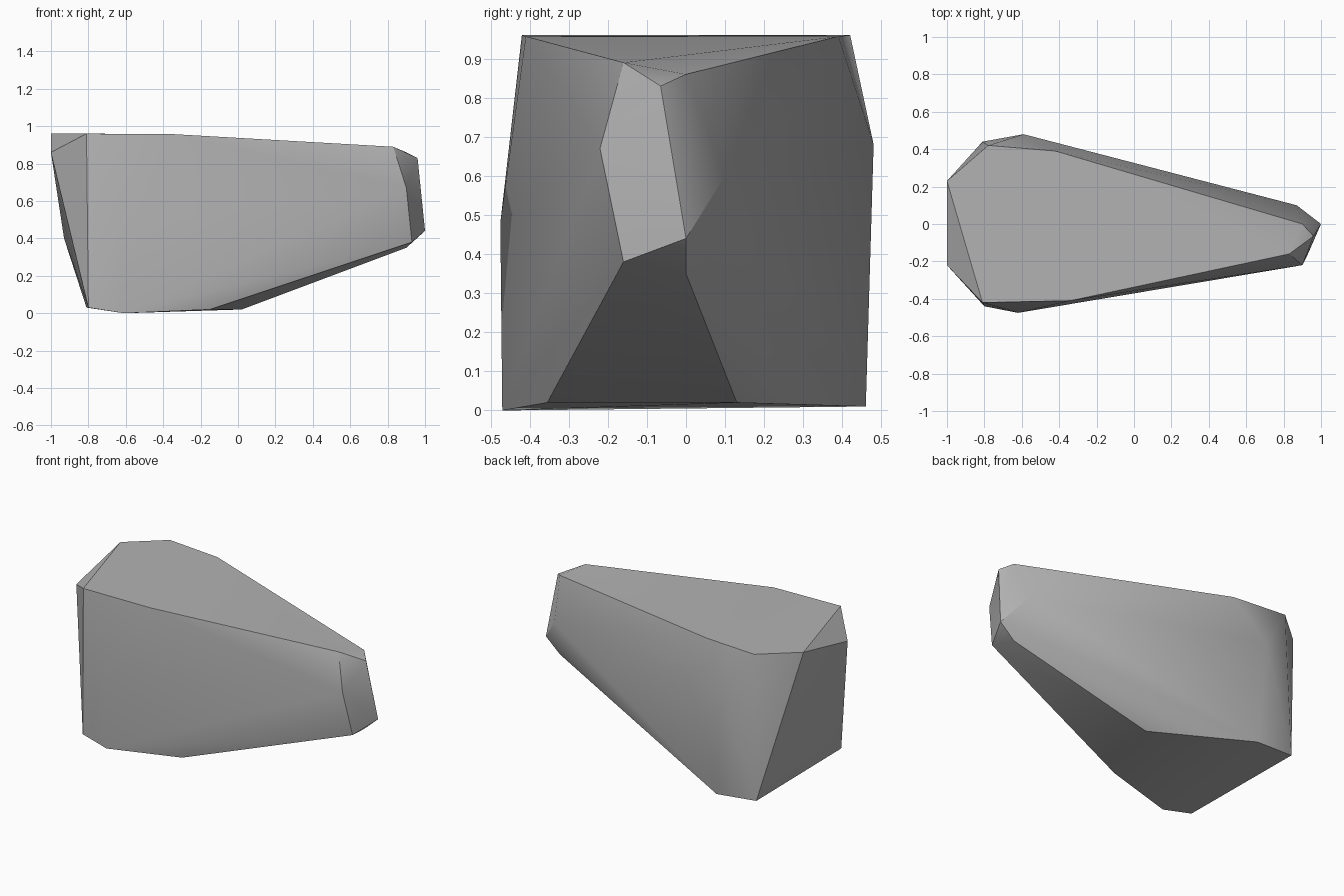
import bpy
import bmesh
import math

default_cube = bpy.data.objects.get("Cube")
if default_cube:
    bpy.data.objects.remove(default_cube, do_unlink=True)


def make_material(name, colour):
    material = bpy.data.materials.new(name)
    material.use_nodes = True
    material.diffuse_color = colour
    for node in material.node_tree.nodes:
        if node.type == "BSDF_PRINCIPLED":
            node.inputs["Base Color"].default_value = colour
            node.inputs["Roughness"].default_value = 0.9
    return material


def make_hull(name, corners, material, sharp_angle):
    """Wrap a convex, faceted solid around the given corners."""
    mesh = bpy.data.meshes.new(name)
    bm = bmesh.new()
    for corner in corners:
        bm.verts.new(corner)
    hull = bmesh.ops.convex_hull(bm, input=list(bm.verts))
    loose = {v for v in hull["geom_interior"] + hull["geom_unused"]
             if isinstance(v, bmesh.types.BMVert)}
    bmesh.ops.delete(bm, geom=list(loose), context="VERTS")
    bmesh.ops.recalc_face_normals(bm, faces=list(bm.faces))
    bm.to_mesh(mesh)
    bm.free()
    mesh.materials.append(material)
    rock = bpy.data.objects.new(name, mesh)
    bpy.context.collection.objects.link(rock)
    bpy.ops.object.select_all(action="DESELECT")
    rock.select_set(True)
    bpy.context.view_layer.objects.active = rock
    bpy.ops.object.shade_smooth_by_angle(angle=math.radians(sharp_angle))
    return rock


# Flat top, falling gently to the narrow end
top_rim = [
    (-1, .23, .96), (-.81, -.42, .96), (-.34, -.41, .957), (.83, -.16, .89),
    (.96, -.065, .83), (.9, 0, .86), (-.42, .39, .957), (-.78, .42, .96),
]
# Broad end and the bulging sides
flanks = [
    (-1, -.22, .86), (-.93, .2, .4), (-.62, -.475, .48), (-.59, .48, .68),
]
# Narrow blunt nose
nose = [
    (.9, -.22, .67), (.93, -.16, .38), (1, 0, .44), (.9, 0, .35), (.87, .1, .6),
]
# Underside, flat below the broad end and sloping up to the nose
base = [
    (-.8, -.44, .03), (-.61, -.47, 0), (-.15, -.355, .02),
    (.02, .13, .02), (-.54, .46, .01), (-.81, .44, .03),
]

stone = make_material("stone grey", (.45, .45, .45, 1))
make_hull("boulder", top_rim + flanks + nose + base, stone, 30)
